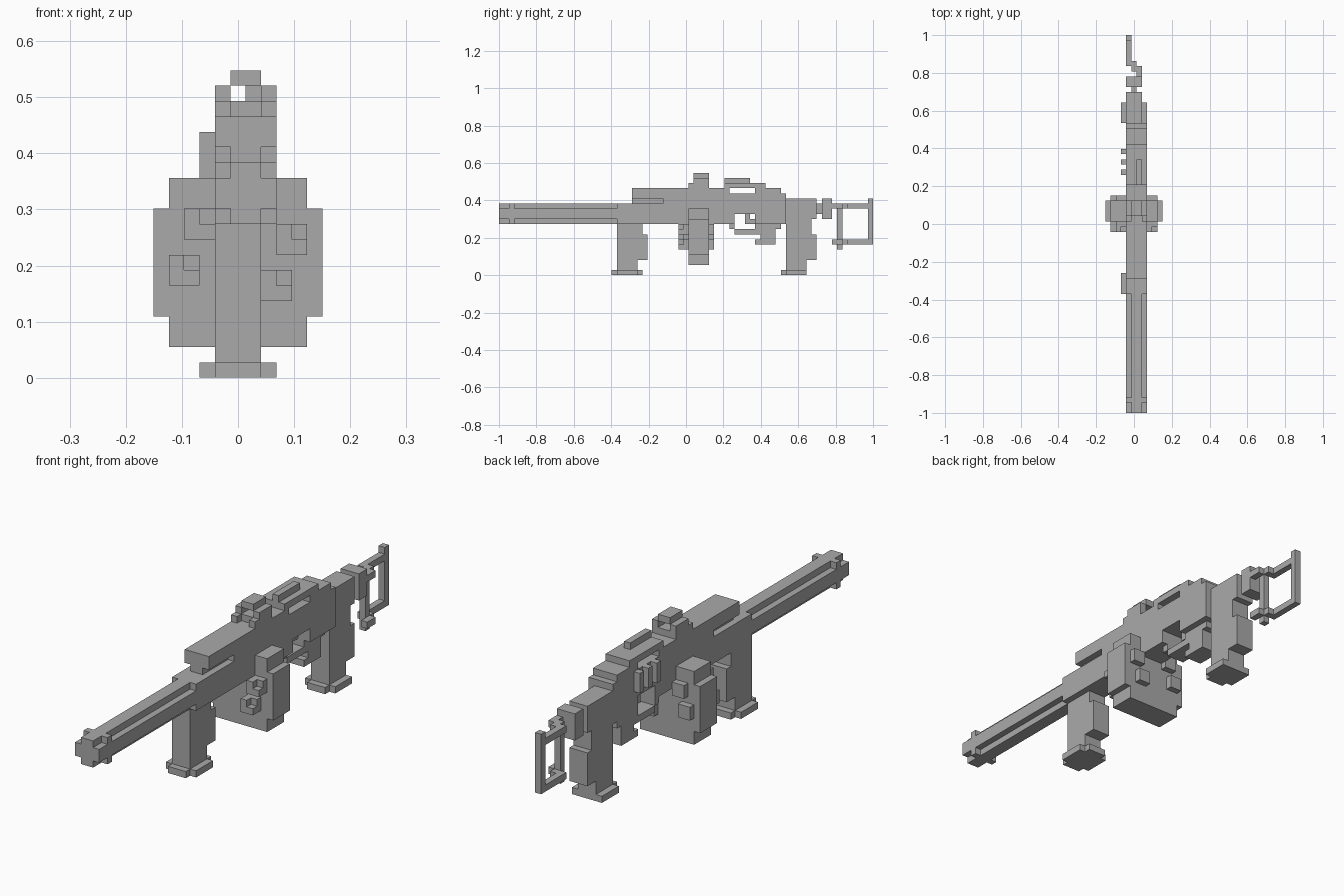
import bpy, bmesh
from mathutils import Matrix, Vector

old = bpy.data.objects.get("Cube")
if old:
    bpy.data.objects.remove(old)

# One block unit; the model is 73 units long, 11 wide and 20 high
UNIT = 2 / 73
ORIGIN = Vector((5.5, 36.5, 0))

grey = bpy.data.materials.new("gunmetal_grey")
grey.use_nodes = True
tone = (0.4, 0.4, 0.4, 1)
grey.diffuse_color = tone
grey.node_tree.nodes["Principled BSDF"].inputs["Base Color"].default_value = tone

# Common spans across the width
FULL, SLIM, CORE = (4, 8), (4, 7), (5, 7)
LEFT_EDGE, RIGHT_EDGE = (7, 8), (4, 5)


def block(x, y, z):
    """A box given by its (low, high) span on each axis, in units."""
    return x, y, z


def part(name, *blocks):
    """Join several boxes into one named object."""
    bm = bmesh.new()
    for spans in blocks:
        low, high = (Vector(corner) for corner in zip(*spans))
        place = Matrix.Translation(((low + high) / 2 - ORIGIN) * UNIT)
        size = Matrix.Diagonal(((high - low) * UNIT).to_4d())
        size[3][3] = 1
        bmesh.ops.create_cube(bm, size=1, matrix=place @ size)
    mesh = bpy.data.meshes.new(name)
    bm.to_mesh(mesh)
    bm.free()
    mesh.materials.append(grey)
    obj = bpy.data.objects.new(name, mesh)
    bpy.context.collection.objects.link(obj)
    return obj


# Barrel with a cross-shaped section and a square ring near the muzzle
part("barrel",
     block(CORE, (0, 23), (10, 14)),
     block(FULL, (0, 23), (11, 13)))
part("muzzle_ring", block(FULL, (2, 3), (10, 14)))

# Receiver, front half, with a groove under the top cover
part("receiver_front", block(FULL, (23, 45), (10, 14)))
part("top_cover",
     block(CORE, (26, 32), (14, 15)),
     block(FULL, (26, 32), (15, 17)),
     block(FULL, (32, 45), (14, 17)))

# Receiver, rear half, stepped down and open at the slot and the trigger
part("receiver_rear",
     block(FULL, (45, 56), (12, 16)),
     block(FULL, (50, 55), (16, 17)),
     block(FULL, (44, 52), (17, 18)),
     block(FULL, (45, 46), (10, 12)),
     block(FULL, (50, 56), (10, 12)))
part("top_rail", block((6, 7), (44, 49), (18, 19)))

# Sight: base, two posts and a cap
part("sight",
     block(FULL, (38, 41), (17, 18)),
     block(LEFT_EDGE, (38, 41), (18, 19)),
     block(RIGHT_EDGE, (38, 41), (18, 19)),
     block(CORE, (38, 41), (19, 20)))
for side, x in (("left", LEFT_EDGE), ("right", RIGHT_EDGE)):
    part(side + "_sight_foot", block(x, (37, 38), (17, 18)))

# Ribs on the right side
for y in range(46, 51, 2):
    part("side_rib", block((3, 4), (y, y + 1), (13, 16)))

# Trigger and its guard
part("trigger",
     block((5, 6), (48, 49), (10, 12)),
     block((5, 6), (49, 50), (10, 11)))
part("trigger_guard",
     block(SLIM, (45, 46), (9, 10)),
     block(SLIM, (46, 52), (8, 9)),
     block(SLIM, (50, 55), (9, 10)),
     block(SLIM, (51, 54), (7, 9)),
     block(SLIM, (50, 54), (6, 7)))


def grip(name, y, top, neck, foot_end):
    """A handle with a bulge at the back and a wider foot."""
    part(name,
         block(SLIM, (y, y + 4), (1, top)),
         block(SLIM, (y, y + 5), (8, neck)),
         block(SLIM, (y, y + 6), (3, 8)))
    part(name + "_foot",
         block(SLIM, (y - 1, foot_end), (0, 1)),
         block((3, 8), (y, y + 4), (0, 1)))


grip("front_grip", 23, 10, 10, 28)
grip("rear_grip", 56, 11, 11, 60)
part("rear_block", block(SLIM, (56, 62), (11, 15)))

# Broad magazine with thicker sides
part("magazine",
     block((1, 10), (37, 41), (2, 13)),
     block((0, 11), (37, 41), (4, 11)))

# Studs: notched at the front, plain at the back
for x, z in ((2, 9), (8, 8), (1, 6), (7, 5)):
    part("front_stud",
         block((x, x + 2), (36, 37), (z, z + 2)),
         block((x, x + 2), (35, 36), (z, z + 1)),
         block((x, x + 1), (35, 36), (z + 1, z + 2)))
    part("back_stud", block((x, x + 2), (41, 42), (z, z + 2)))

# Stock: mount, post and an offset open frame
part("stock_mount",
     block((5, 6), (62, 63), (12, 14)),
     block(SLIM, (63, 65), (11, 15)))
part("stock_post", block((5, 6), (66, 67), (5, 14)))
for level, z in (("upper", (13, 14)), ("lower", (6, 7))):
    part(level + "_stock_bar",
         block((6, 7), (65, 67), z),
         block((5, 6), (66, 68), z),
         block(RIGHT_EDGE, (67, 73), z))
part("butt_plate", block(RIGHT_EDGE, (72, 73), (6, 15)))
